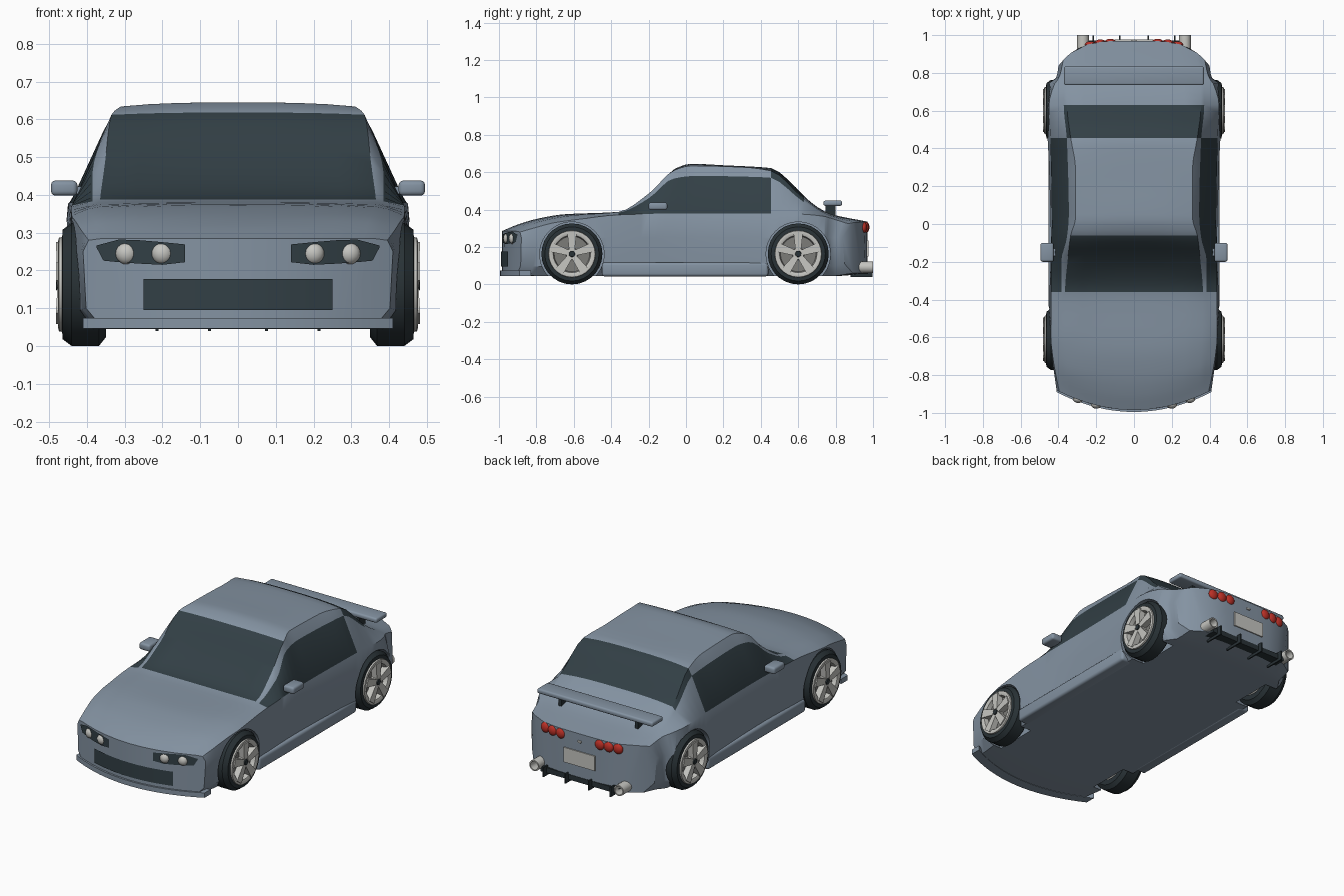
import bpy, bmesh, math
from mathutils import Matrix, Vector

if "Cube" in bpy.data.objects:
    bpy.data.objects.remove(bpy.data.objects["Cube"])


def mat(name, r, g, b):
    m = bpy.data.materials.new(name)
    m.diffuse_color = (r, g, b, 1)
    m.use_nodes = True
    m.node_tree.nodes["Principled BSDF"].inputs["Base Color"].default_value = m.diffuse_color
    return m


PAINT = mat("blue_grey_paint", .23, .29, .36)
GLASS = mat("dark_glass", .032, .05, .06)
RUBBER = mat("black_rubber", .022, .032, .037)
SILVER = mat("silver", .56, .56, .53)
SHADE = mat("brake_grey", .2, .2, .19)
RED = mat("tail_red", .5, .03, .02)


def finish(name, bm, mats, angle=35):
    bmesh.ops.recalc_face_normals(bm, faces=bm.faces)
    me = bpy.data.meshes.new(name)
    bm.to_mesh(me)
    bm.free()
    ob = bpy.data.objects.new(name, me)
    bpy.context.collection.objects.link(ob)
    for m in mats:
        me.materials.append(m)
    smooth(ob, angle)
    return ob


def smooth(ob, angle=35):
    bpy.ops.object.select_all(action='DESELECT')
    ob.select_set(True)
    bpy.context.view_layer.objects.active = ob
    bpy.ops.object.shade_smooth_by_angle(angle=math.radians(angle))


def box(name, lo, hi, m, bevel=0.0):
    bm = bmesh.new()
    bmesh.ops.create_cube(bm, size=1)
    for v in bm.verts:
        v.co = [lo[i] + (v.co[i] + .5) * (hi[i] - lo[i]) for i in range(3)]
    if bevel:
        bmesh.ops.bevel(bm, geom=bm.edges[:], offset=bevel, segments=3, profile=.5, affect='EDGES')
    return finish(name, bm, [m])


def lathe(name, profile, m, place, n=28):
    """Revolve (axial, radius) points about the local x axis."""
    bm = bmesh.new()
    rings = [[bm.verts.new(place @ Vector((a, r * math.cos(t * math.tau / n), r * math.sin(t * math.tau / n))))
              for t in range(n)] for a, r in profile]
    for p, q in zip(rings, rings[1:] + rings[:1]):
        for i in range(n):
            bm.faces.new((p[i], p[(i + 1) % n], q[(i + 1) % n], q[i]))
    bmesh.ops.remove_doubles(bm, verts=bm.verts, dist=1e-5)
    return finish(name, bm, [m])


def ball(name, c, r, m, squash=1.0):
    bm = bmesh.new()
    bmesh.ops.create_uvsphere(bm, u_segments=16, v_segments=10, radius=r)
    for v in bm.verts:
        v.co = Vector((v.co.x, v.co.y * squash, v.co.z)) + Vector(c)
    return finish(name, bm, [m], 60)


def curve(pts, y, k):
    """Monotone cubic through rail points (y, ...), reading column k."""
    if y <= pts[0][0]:
        return pts[0][k]
    if y >= pts[-1][0]:
        return pts[-1][k]
    d = [(b[k] - a[k]) / (b[0] - a[0]) for a, b in zip(pts, pts[1:])]
    i = max(j for j in range(len(d)) if pts[j][0] <= y)
    tan = lambda a, b: 2 * a * b / (a + b) if a * b > 0 else 0
    m0 = tan(d[i - 1], d[i]) if i else d[i]
    m1 = tan(d[i], d[i + 1]) if i + 1 < len(d) else d[i]
    h = pts[i + 1][0] - pts[i][0]
    t = (y - pts[i][0]) / h
    return ((2*t**3 - 3*t*t + 1) * pts[i][k] + (t**3 - 2*t*t + t) * h * m0
            + (3*t*t - 2*t**3) * pts[i + 1][k] + (t**3 - t*t) * h * m1)


def bow(x, y):
    """Wrap the nose and tail round in plan."""
    f = min(1, max(0, (-.6 - y) / .385))
    r = min(1, max(0, (y - .75) / .22))
    return y + f * .105 * (x / .41) ** 2 - r * .12 * (abs(x) / .39) ** 4


# Body rails running nose to tail: (y, x, z)
WAIST = [(-.985, .41), (-.8, .43), (-.6, .45), (-.4, .448), (-.1, .44), (.3, .45), (.6, .462),
         (.74, .452), (.84, .41), (.97, .40)]
SHOULDER = [(-.985, .395, .28), (-.9, .41, .30), (-.75, .43, .33), (-.6, .44, .345), (-.36, .44, .372),
            (0, .435, .38), (.455, .443, .38), (.63, .45, .375), (.82, .395, .352), (.97, .375, .325)]
SIDE_TOP = [(-.985, .365, .284), (-.8, .38, .335), (-.6, .40, .362), (-.36, .385, .383), (-.2, .385, .46),
            (-.07, .355, .565), (.05, .345, .58), (.44, .355, .572), (.63, .372, .44), (.76, .37, .37),
            (.97, .35, .33)]
EDGE = [(-.985, .33, .285), (-.8, .35, .342), (-.6, .36, .37), (-.36, .365, .388), (-.2, .352, .485),
        (-.06, .335, .612), (.03, .31, .634), (.3, .31, .627), (.455, .335, .607), (.63, .355, .458),
        (.76, .35, .374), (.97, .33, .333)]
CROWN = [(-.985, .285), (-.9, .32), (-.8, .35), (-.65, .375), (-.36, .388), (-.25, .437), (-.15, .525),
         (-.06, .618), (.03, .645), (.2, .637), (.455, .622), (.55, .556), (.63, .474), (.7, .415),
         (.78, .375), (.97, .336)]
FLOOR = [(-.985, .05), (-.8, .045), (.8, .045), (.97, .06)]
stops = [-.985, -.9, -.75, -.6, -.36, -.2, -.06, .05, .25, .455, .63, .78, .97]
ys = [a + (b - a) * j / 4 for a, b in zip(stops, stops[1:]) for j in range(4)] + [.97]


def section(y):
    w, zf, zc = curve(WAIST, y, 1), curve(FLOOR, y, 1), curve(CROWN, y, 1)
    ex, ez = curve(EDGE, y, 1), curve(EDGE, y, 2)
    pts = [((w - .05) * i / 5, zf) for i in range(6)]
    pts += [(w - .008, zf + .05), (w, .25)]
    pts += [(curve(r, y, 1), curve(r, y, 2)) for r in (SHOULDER, SIDE_TOP)]
    pts += [(ex * t / 4, zc + (ez - zc) * (t / 4) ** 3) for t in (4, 3, 2, 1, 0)]
    return [(x, bow(x, y), z) for x, z in pts]


bm = bmesh.new()
rows = [[bm.verts.new(p) for p in section(y)] for y in ys]
for j, (p, q) in enumerate(zip(rows, rows[1:])):
    mid = (ys[j] + ys[j + 1]) / 2
    for i in range(14):
        f = bm.faces.new((p[i], p[i + 1], q[i + 1], q[i]))
        screen = i >= 10 and -.36 < mid < -.06        # windscreen
        rear = i >= 9 and .455 < mid < .63            # rear window
        side = i == 8 and -.36 < mid < .455           # door windows
        f.material_index = int(screen or rear or side)
for r in (rows[0], rows[-1]):                         # nose and tail faces
    for i in range(5):
        bm.faces.new((r[i], r[i + 1], r[13 - i], r[14 - i]))
    bm.faces.new(r[5:10])
body = finish("body", bm, [PAINT, GLASS])
mir = body.modifiers.new("mirror", 'MIRROR')
mir.use_clip = True

# Wheel arches cut from the body
cutters = []
for s in (-1, 1):
    for y in (-.61, .60):
        place = Matrix.Translation((0, y, .162)) @ Matrix.Diagonal((s, 1, 1, 1))
        c = lathe("arch_cutter", [(.33, 0), (.33, .172), (.6, .172), (.6, 0)], PAINT, place, 40)
        c.hide_render = True
        b = body.modifiers.new("arch", 'BOOLEAN')
        b.object, b.operation, b.solver = c, 'DIFFERENCE', 'EXACT'
        cutters.append(c)
bpy.ops.object.select_all(action='DESELECT')
body.select_set(True)
bpy.context.view_layer.objects.active = body
bpy.ops.object.convert(target='MESH')
for c in cutters:
    bpy.data.objects.remove(c)
smooth(body)

# Wheels
for s, side in ((-1, "left"), (1, "right")):
    for y, end in ((-.61, "front"), (.60, "rear")):
        n = end + "_" + side + "_"
        place = Matrix.Translation((0, y, .163)) @ Matrix.Diagonal((s, 1, 1, 1))
        lathe(n + "tyre", [(.35, .11), (.35, .14), (.368, .163), (.44, .163), (.464, .145), (.466, .118), (.45, .11)],
              RUBBER, place)
        lathe(n + "rim", [(.36, .112), (.462, .126), (.474, .124), (.476, .115), (.47, .10), (.43, .092)], SILVER, place)
        lathe(n + "brake_disc", [(.40, 0), (.40, .11), (.445, .10), (.445, 0)], SHADE, place)
        lathe(n + "hub", [(.44, 0), (.44, .034), (.472, .03), (.476, .018), (.476, 0)], SILVER, place)
        lathe(n + "hub_cap", [(.47, 0), (.47, .018), (.482, .015), (.482, 0)], RUBBER, place, 12)
        bm = bmesh.new()
        for k in range(5):
            turn = place @ Matrix.Rotation(k * math.tau / 5, 4, 'X')
            v = bmesh.ops.create_cube(bm, size=1)["verts"]
            for p in v:
                out = p.co.z > 0
                p.co = turn @ Vector((.46 + p.co.x * .036 + (.004 if out else 0),
                                      p.co.y * (.05 if out else .03), .112 if out else .02))
        finish(n + "spokes", bm, [SILVER])

    # Side skirts, mirrors, spoiler struts, exhausts
    xs = lambda a, b: sorted((s * a, s * b))
    a, b = xs(.38, .452)
    box(side + "_sill", (a, -.45, .043), (b, .44, .118), PAINT, .015)
    a, b = xs(.425, .495)
    box(side + "_mirror", (a, -.20, .398), (b, -.10, .438), PAINT, .012)
    a, b = xs(.39, .44)
    box(side + "_mirror_arm", (a, -.17, .402), (b, -.13, .422), PAINT)
    a, b = xs(.235, .255)
    box(side + "_spoiler_strut", (a, .745, .35), (b, .80, .43), RUBBER)
    pipe = Matrix.Translation((s * .27, 0, .092)) @ Matrix.Rotation(math.pi / 2, 4, 'Z')
    lathe(side + "_exhaust", [(.88, .031), (1.0, .031), (1.0, .024), (.9, .022)], SILVER, pipe, 16)
    for k in range(3):
        x = .125 + .053 * k
        ball(f"{side}_tail_light_{k + 1}", (s * x, bow(x, .97) - .006, .305), .03, RED, .6)
    for k, x in enumerate((.2, .295)):
        ball(f"{side}_headlamp_{k + 1}", (s * x, bow(x, -.985) + .006, .245), .029, SILVER, .8)
    for k, x in enumerate((.075, .215)):
        a, b = xs(x - .004, x + .004)
        box(f"{side}_diffuser_fin_{k + 1}", (a, .88, .04), (b, .998, .095), RUBBER)


def nose_plate(name, cols, m):
    """Thin sheet wrapped on the nose from (x, low z, high z) columns."""
    bm = bmesh.new()
    v = [[bm.verts.new((x, bow(x, -.985) - .005, z)) for z in zz] for x, *zz in cols]
    for p, q in zip(v, v[1:]):
        bm.faces.new((p[0], q[0], q[1], p[1]))
    bmesh.ops.solidify(bm, geom=bm.faces[:], thickness=.004)
    return finish(name, bm, [m])


# Grille and headlight panels
nose_plate("grille", [(-.25 + i * .05, .095, .177) for i in range(11)], GLASS)
LAMP = [(.14, .222, .269), (.2, .215, .275), (.26, .218, .28), (.315, .222, .282), (.356, .226, .271), (.375, .262, .266)]
for s, side in ((-1, "left"), (1, "right")):
    nose_plate(side + "_headlight_panel", [(s * x, a, b) for x, a, b in LAMP], GLASS)

# Front splitter following the nose
bm = bmesh.new()
edge = [-.41 + i * .041 for i in range(21)]
loop = [bm.verts.new((x, bow(x, -.985) - .01, .046)) for x in edge]
loop += [bm.verts.new((x, bow(x, -.985) + .05, .046)) for x in reversed(edge)]
for i in range(20):
    bm.faces.new((loop[i], loop[i + 1], loop[40 - i], loop[41 - i]))
top = bmesh.ops.extrude_face_region(bm, geom=bm.faces[:])["geom"]
bmesh.ops.translate(bm, verts=[g for g in top if isinstance(g, bmesh.types.BMVert)], vec=(0, 0, .028))
finish("front_splitter", bm, [PAINT])

# Rear wing, number plate, diffuser
box("spoiler_wing", (-.37, .735, .42), (.37, .835, .448), PAINT, .01)
box("rear_plate", (-.1, .962, .15), (.1, .976, .235), SILVER)
box("rear_diffuser", (-.25, .86, .055), (.25, .972, .085), RUBBER)
box("boot_button", (-.012, .965, .285), (.012, .976, .297), SILVER, .003)
